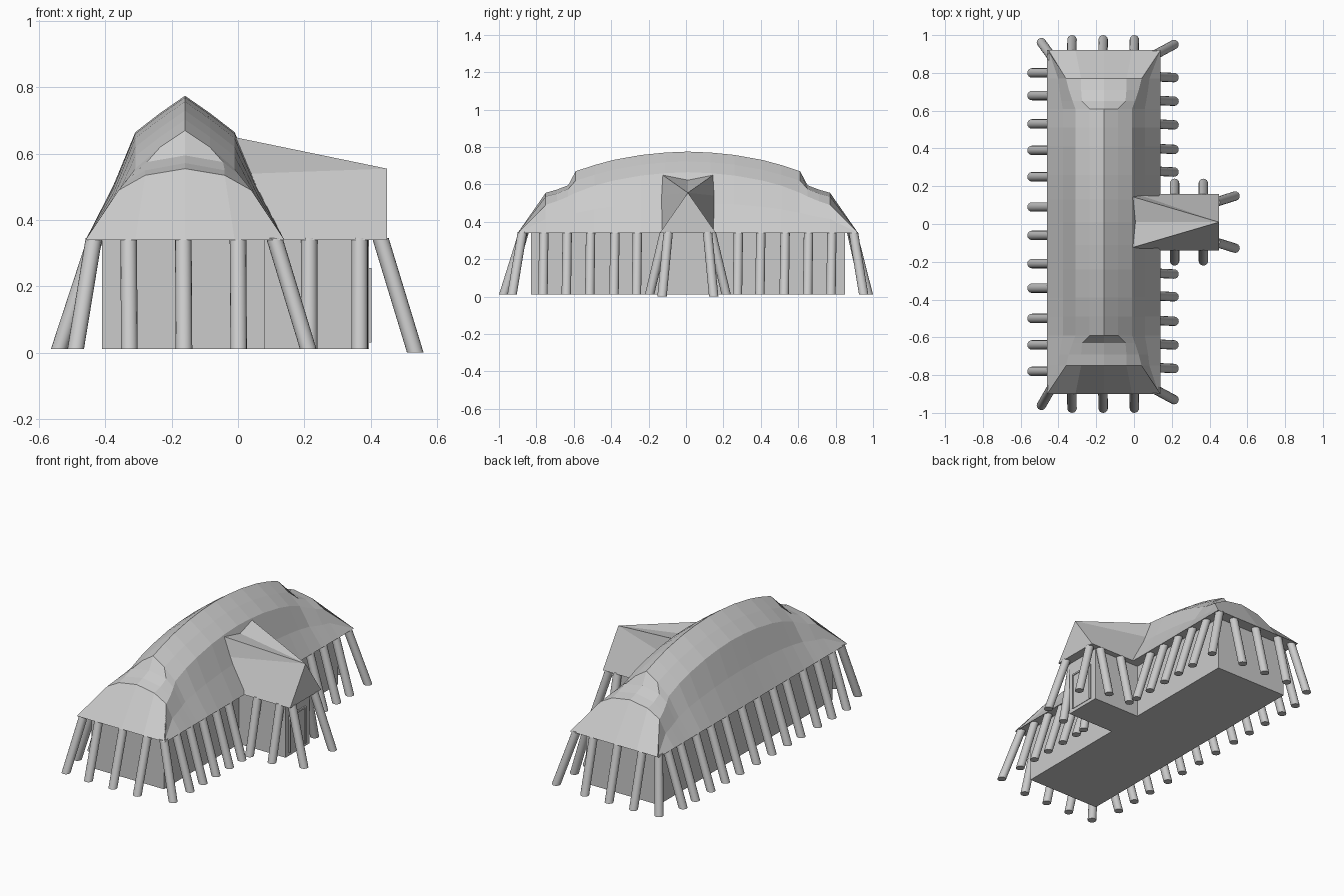
import bpy, bmesh
from mathutils import Vector

if "Cube" in bpy.data.objects:
    bpy.data.objects.remove(bpy.data.objects["Cube"])

YC = 0.01   # centre line of the plan in y
XC = -0.16  # ridge line in x


def make(name, verts, faces):
    me = bpy.data.meshes.new(name)
    bm = bmesh.new()
    vs = [bm.verts.new(v) for v in verts]
    for f in faces:
        bm.faces.new([vs[i] for i in f])
    bmesh.ops.remove_doubles(bm, verts=bm.verts, dist=0.0005)
    bmesh.ops.recalc_face_normals(bm, faces=bm.faces)
    bm.to_mesh(me)
    bm.free()
    ob = bpy.data.objects.new(name, me)
    bpy.context.collection.objects.link(ob)
    return ob


def box(name, lo, hi):
    bpy.ops.mesh.primitive_cube_add(size=1, location=[(a + b) / 2 for a, b in zip(lo, hi)])
    ob = bpy.context.object
    ob.name = name
    ob.scale = [b - a for a, b in zip(lo, hi)]
    return ob


def post(name, top, foot, r=0.025):
    # leaning log with level cut ends
    n = 16
    bm = bmesh.new()
    bmesh.ops.create_cone(bm, cap_ends=True, segments=n, radius1=r, radius2=r, depth=1)
    top, foot = Vector(top), Vector(foot)
    for v in bm.verts:
        c = top if v.co.z > 0 else foot
        v.co = Vector((v.co.x + c.x, v.co.y + c.y, c.z))
    for f in bm.faces:
        f.smooth = len(f.verts) == 4
    me = bpy.data.meshes.new(name)
    bm.to_mesh(me)
    bm.free()
    bpy.context.collection.objects.link(bpy.data.objects.new(name, me))


# walls
box("main_walls", (-0.41, -0.83, 0.01), (0.08, 0.85, 0.345))
box("porch_walls", (0.07, YC - 0.115, 0.01), (0.395, YC + 0.115, 0.345))

# door with a raised frame
box("door", (0.39, -0.065, 0.03), (0.398, 0.075, 0.245))
for y in (-0.075, 0.075):
    box("door_jamb", (0.39, y, 0.03), (0.403, y + 0.01, 0.255))
box("door_lintel", (0.39, -0.065, 0.245), (0.403, 0.075, 0.255))

# main roof: half sections (y, then half width and height of shoulder, upper slope, ridge)
half = [(0.91, 0.30, 0.34, 0.15, 0.34, 0.34),
        (0.76, 0.20, 0.49, 0.12, 0.535, 0.555),
        (0.70, 0.185, 0.51, 0.12, 0.55, 0.572),
        (0.64, 0.165, 0.535, 0.115, 0.575, 0.595),
        (0.60, 0.15, 0.555, 0.075, 0.62, 0.67)]
for y, z in ((0.5, 0.703), (0.4, 0.73), (0.25, 0.757), (0.12, 0.77)):
    half.append((y, 0.15, z - 0.11, 0.075, z - 0.052, z))
sections = [(-s[0],) + s[1:] for s in half]
sections += [(0, 0.15, 0.665, 0.075, 0.723, 0.775)] + half[::-1]
verts, faces = [], []
for y, ws, zs, wu, zu, zr in sections:
    mid_w, mid_z = (0.3 + ws) / 2 - 0.008, (0.34 + zs) / 2
    prof = [(-0.3, 0.34), (-mid_w, mid_z), (-ws, zs), (-wu, zu), (0, zr),
            (wu, zu), (ws, zs), (mid_w, mid_z), (0.3, 0.34)]
    verts += [(XC + x, YC + y, z) for x, z in prof]
for i in range(len(sections) - 1):
    for j in range(8):
        a = i * 9 + j
        faces.append((a, a + 1, a + 10, a + 9))
make("main_roof", verts, faces)

# flat underside of the eaves
make("eaves_underside", [(-0.46, -0.9, 0.34), (0.14, -0.9, 0.34),
                         (0.14, 0.92, 0.34), (-0.46, 0.92, 0.34)], [(0, 1, 2, 3)])

# porch roof, rising from a front apex into the main roof
verts = [(0.45, YC, 0.555), (-0.01, YC, 0.625), (-0.09, YC, 0.70)]
faces = []
for s in (-1, 1):
    b = len(verts)
    verts += [(-0.01, YC + s * 0.135, 0.65), (0.04, YC + s * 0.14, 0.54),
              (0.10, YC + s * 0.15, 0.34), (0.45, YC + s * 0.15, 0.34),
              (-0.09, YC + s * 0.22, 0.712)]
    faces += [(0, 1, b), (0, b, b + 1), (0, b + 1, b + 2, b + 3),
              (1, 2, b), (2, b + 4, b), (b, b + 4, b + 1)]
faces += [(0, 6, 11), (5, 6, 11, 10)]
make("porch_roof", verts, faces)

# posts along the long sides
for y in (0.80, 0.68, 0.53, 0.39, 0.25, 0.09, -0.06, -0.21, -0.34, -0.50, -0.64, -0.78):
    post("left_post", (-0.43, y, 0.345), (-0.54, y, 0.01))
for y in (0.77, 0.645, 0.52, 0.39, 0.27):
    for s in (-1, 1):
        post("right_post", (0.11, YC + s * y, 0.345), (0.212, YC + s * y - 0.005, 0.01))

# posts at the ends, corners and beside the porch
for s in (-1, 1):
    for x in (-0.33, -0.165, 0):
        post("end_post", (x, YC + s * 0.88, 0.345), (x + 0.002, s * 0.975, 0.01))
    post("left_corner_post", (-0.435, YC + s * 0.875, 0.345), (-0.49, s * 0.96, 0.01))
    post("right_corner_post", (0.11, YC + s * 0.885, 0.345), (0.212, YC + s * 0.94, 0.01))
    for x in (0.215, 0.367):
        post("porch_side_post", (x, YC + s * 0.125, 0.345), (x, YC + s * 0.205, 0.01))
    post("porch_corner_post", (0.43, YC + s * 0.105, 0.345), (0.535, YC + s * 0.138, 0.0))
